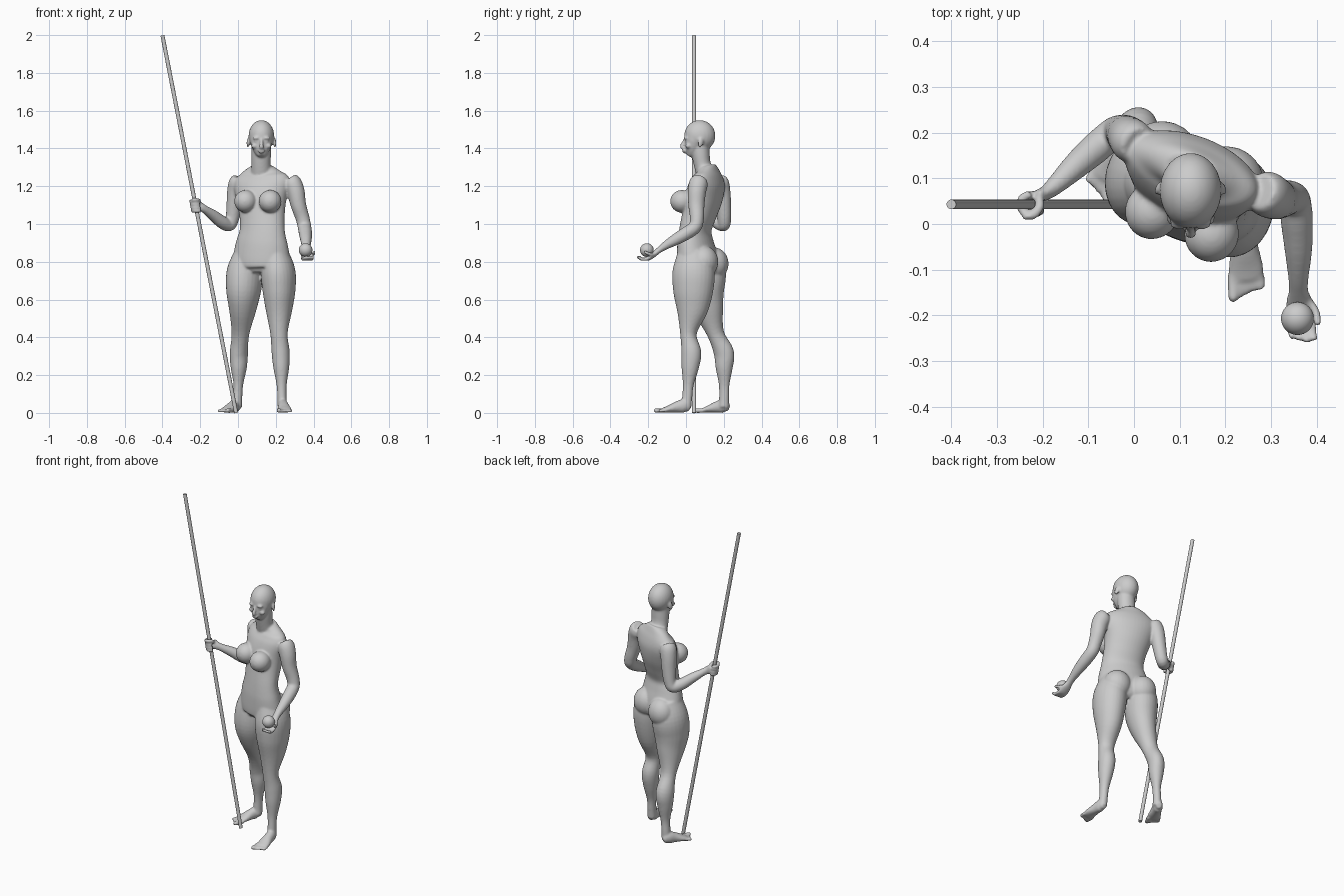
import bpy, bmesh
from math import sin, cos, pi, radians
from mathutils import Vector, Matrix

bm = bmesh.new()


def spline(pts, steps=5):
    """Catmull-Rom through rows of numbers."""
    p = [Vector(q) for q in pts]
    p = [p[0] * 2 - p[1]] + p + [p[-1] * 2 - p[-2]]
    out = []
    for i in range(1, len(p) - 2):
        a, b, c, d = p[i - 1:i + 3]
        for s in range(steps):
            t = s / steps
            out.append(0.5 * (2 * b + (c - a) * t + (2 * a - 5 * b + 4 * c - d) * t ** 2
                              + (3 * b - a - 3 * c + d) * t ** 3))
    return out + [p[-2]]


def tube(pts, yaw=0, n=28):
    """Loft ellipses (x, y, z, half width, half depth) along a path."""
    rows = spline(pts)
    side = Vector((cos(radians(yaw)), sin(radians(yaw)), 0))
    rings = []
    for i, r in enumerate(rows):
        t = (rows[min(i + 1, len(rows) - 1)] - rows[max(i - 1, 0)])
        t = Vector(t[:3]).normalized()
        u = (side - t * side.dot(t)).normalized()
        v = t.cross(u)
        c = Vector(r[:3])
        rings.append([bm.verts.new(c + u * r[3] * cos(2 * pi * k / n) + v * r[4] * sin(2 * pi * k / n))
                      for k in range(n)])
    for a, b in zip(rings, rings[1:]):
        for k in range(n):
            bm.faces.new((a[k], a[(k + 1) % n], b[(k + 1) % n], b[k]))
    bm.faces.new(rings[0][::-1])
    bm.faces.new(rings[-1])


def blob(c, r, yaw=0, tilt=0):
    m = (Matrix.Translation(c) @ Matrix.Rotation(radians(yaw), 4, 'Z')
         @ Matrix.Rotation(radians(tilt), 4, 'X') @ Matrix.Diagonal((*r, 1)))
    bmesh.ops.create_uvsphere(bm, u_segments=24, v_segments=16, radius=1, matrix=m)


def digit(pts, r):
    tube([(*p, r, r) for p in pts], 0, 12)
    blob(pts[-1], (r, r, r))


# torso, turned about the vertical
tube([(.125, .06, .735, .09, .07), (.125, .065, .77, .15, .098), (.125, .06, .82, .157, .1),
      (.126, .05, .90, .142, .088), (.128, .05, .97, .124, .078), (.128, .07, 1.05, .124, .085),
      (.125, .092, 1.13, .138, .092), (.127, .11, 1.20, .155, .085), (.128, .117, 1.245, .148, .068),
      (.127, .117, 1.275, .11, .052), (.125, .11, 1.305, .06, .045)], -21, 40)
for c in ((.17, -.022, 1.12), (.04, .028, 1.12)):
    blob(c, (.06, .062, .06), -21)
for c in ((.205, .095, .80), (.065, .15, .79)):
    blob(c, (.08, .075, .085), -21)

# neck and head
tube([(.125, .115, 1.24, .06, .055), (.122, .088, 1.31, .051, .045), (.123, .078, 1.37, .052, .048),
      (.124, .075, 1.43, .052, .05)])
blob((.124, .073, 1.467), (.068, .083, .083))
tube([(.124, .014, 1.36, .018, .014), (.124, .026, 1.378, .036, .032), (.124, .036, 1.405, .05, .044),
      (.124, .045, 1.44, .06, .052), (.124, .05, 1.48, .06, .055)])
tube([(.124, -.006, 1.448, .008, .008), (.124, -.015, 1.425, .009, .011),
      (.124, -.022, 1.41, .013, .011), (.124, -.014, 1.402, .014, .008)])
blob((.124, -.01, 1.389), (.021, .01, .006))
blob((.124, -.009, 1.38), (.018, .009, .006))
for s in (-1, 1):
    blob((.124 + s * .026, -.001, 1.455), (.022, .012, .007))
    blob((.124 + s * .027, .008, 1.437), (.013, .013, .010))
    blob((.124 + s * .036, .012, 1.413), (.018, .016, .014))
    blob((.124 + s * .071, .077, 1.43), (.007, .016, .026), s * 20, -12)

# legs
tube([(.195, .04, .85, .07, .085), (.212, .04, .75, .091, .112), (.217, .038, .65, .087, .107),
      (.217, .033, .55, .071, .085), (.217, .013, .42, .046, .044), (.226, .028, .32, .048, .053),
      (.229, .022, .24, .042, .046), (.231, .012, .15, .027, .029), (.233, .006, .08, .024, .027),
      (.235, .0, .03, .026, .028)], -8)
tube([(.055, .10, .85, .07, .085), (.037, .106, .75, .093, .108), (.03, .10, .65, .09, .105),
      (.025, .118, .55, .071, .083), (.013, .157, .42, .047, .045), (.005, .20, .32, .047, .055),
      (.004, .202, .24, .042, .046), (.002, .202, .15, .025, .029), (-.002, .202, .08, .024, .027),
      (-.004, .2, .03, .026, .028)], -25)


def foot(heel, yaw, inner):
    m = Matrix.Translation(heel) @ Matrix.Rotation(radians(yaw), 4, 'Z')
    rows = [(0, -.006, .024, .016, .018), (0, -.035, .036, .027, .036), (.002, -.075, .031, .03, .03),
            (.004, -.12, .02, .038, .019), (.004, -.148, .014, .038, .013)]
    tube([(*(m @ Vector(r[:3])), *r[3:]) for r in rows], yaw)
    for i in range(5):
        x = .004 + inner * (.03 - .0155 * i)
        r = .0125 if i == 0 else .0085
        digit([m @ Vector(p) for p in ((x, -.135, .013), (x, -.165, .012), (x, -.186 + .006 * i, r))], r)


foot((.237, .027, 0), 2, -1)
foot((.003, .23, 0), -28, 1)

# left arm, palm up
tube([(.275, .072, 1.235, .04, .04), (.29, .066, 1.215, .048, .05), (.306, .058, 1.17, .047, .048),
      (.32, .055, 1.10, .041, .043), (.342, .058, 1.03, .037, .037), (.352, .048, .985, .036, .035),
      (.357, .0, .95, .035, .035), (.36, -.06, .915, .03, .03), (.36, -.115, .882, .023, .021),
      (.36, -.145, .86, .022, .016), (.362, -.17, .838, .03, .014), (.364, -.195, .82, .034, .012),
      (.366, -.215, .814, .031, .01)])
for i in range(4):
    x = .342 + .016 * i
    digit([(x, -.205, .814), (x + .002, -.235, .814), (x + .004, -.253 + .004 * abs(i - 2), .824)], .0088)
digit([(.38, -.165, .84), (.397, -.19, .84), (.402, -.215, .85)], .0095)

# right arm, raised to the staff
tube([(.01, .172, 1.235, .04, .04), (-.002, .18, 1.215, .048, .048), (-.012, .19, 1.17, .045, .046),
      (-.02, .198, 1.10, .04, .042), (-.03, .203, 1.03, .036, .036), (-.047, .198, .995, .034, .034),
      (-.085, .165, 1.01, .034, .034), (-.13, .125, 1.045, .029, .029), (-.172, .085, 1.075, .021, .022),
      (-.195, .067, 1.089, .016, .024), (-.216, .06, 1.098, .012, .033)], -49)

# fingers and thumb wrapped round the staff
base, tip = Vector((-.01, .043, 0)), Vector((-.40, .043, 1.998))
for i in range(4):
    z = 1.07 + .0175 * i
    c = base.lerp(tip, z / 2)
    digit([c + .021 * Vector((cos(radians(a)), sin(radians(a)), 0)) for a in range(80, 321, 40)], .0095)
c = base.lerp(tip, .565)
digit([c + Vector(p) for p in ((.02, .02, -.02), (.024, -.005, -.004), (.01, -.024, .0), (-.006, -.026, .0))], .01)

# fuse the parts into one smooth figure
bmesh.ops.recalc_face_normals(bm, faces=bm.faces)
me = bpy.data.meshes.new("figure")
bm.to_mesh(me)
bm.free()
figure = bpy.data.objects.new("figure", me)
bpy.context.collection.objects.link(figure)
bpy.context.view_layer.objects.active = figure
figure.select_set(True)
rm = figure.modifiers.new("fuse", 'REMESH')
rm.mode, rm.voxel_size, rm.use_smooth_shade = 'VOXEL', .0055, True
sm = figure.modifiers.new("soften", 'SMOOTH')
sm.factor, sm.iterations = .5, 8
for name in ("fuse", "soften"):
    bpy.ops.object.modifier_apply(modifier=name)
bpy.ops.object.shade_smooth()

# staff
d = tip - base
bpy.ops.mesh.primitive_cylinder_add(vertices=24, radius=.0105, depth=d.length, location=(base + tip) / 2,
                                    rotation=d.to_track_quat('Z', 'Y').to_euler())
bpy.context.object.name = "staff"
bpy.ops.object.shade_smooth_by_angle()

# ball resting in the open hand
bpy.ops.mesh.primitive_uv_sphere_add(segments=32, ring_count=20, radius=.036, location=(.358, -.207, .862))
bpy.context.object.name = "ball"
bpy.ops.object.shade_smooth()
